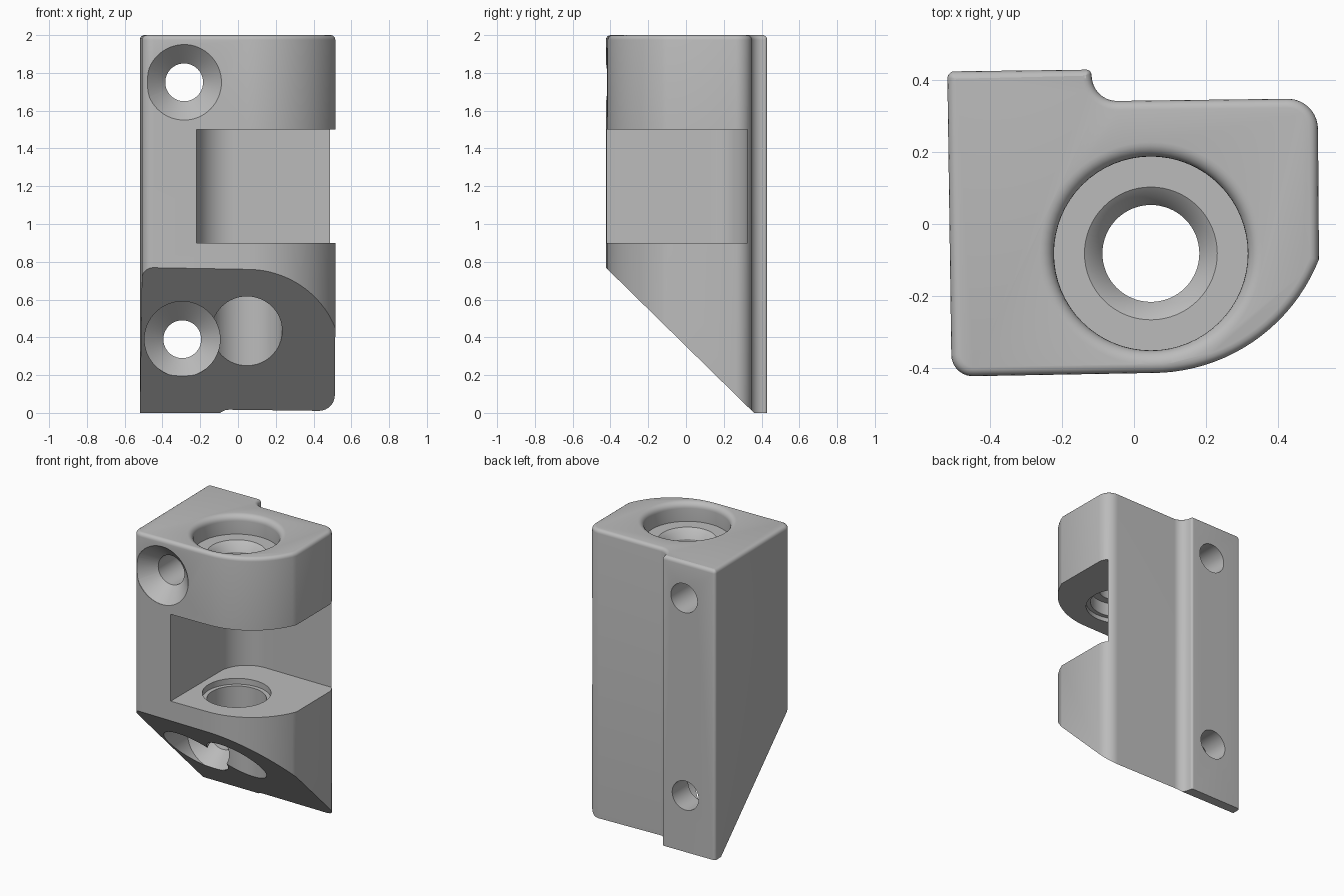
import bpy, bmesh, math
from mathutils import Vector, Matrix

cube = bpy.data.objects.get("Cube")
if cube:
    bpy.data.objects.remove(cube, do_unlink=True)

grey = bpy.data.materials.new("plain grey")
grey.use_nodes = True
grey.diffuse_color = (0.5, 0.5, 0.5, 1)
grey.node_tree.nodes["Principled BSDF"].inputs["Base Color"].default_value = (0.5, 0.5, 0.5, 1)


def make_object(name, bm):
    bmesh.ops.recalc_face_normals(bm, faces=bm.faces)
    mesh = bpy.data.meshes.new(name)
    bm.to_mesh(mesh)
    bm.free()
    mesh.materials.append(grey)
    obj = bpy.data.objects.new(name, mesh)
    bpy.context.collection.objects.link(obj)
    return obj


def rounded(corners, steps=10):
    """Outline with a tangent arc at every (x, y, radius) corner."""
    out = []
    for i, (x, y, r) in enumerate(corners):
        p = Vector((x, y))
        a = (Vector(corners[i - 1][:2]) - p).normalized()
        b = (Vector(corners[(i + 1) % len(corners)][:2]) - p).normalized()
        if r == 0:
            out.append(p)
            continue
        half = a.angle(b) / 2
        centre = p + (a + b).normalized() * (r / math.sin(half))
        start = p + a * (r / math.tan(half)) - centre
        end = p + b * (r / math.tan(half)) - centre
        sweep = start.angle_signed(end)
        for k in range(steps + 1):
            out.append(centre + Matrix.Rotation(-sweep * k / steps, 2) @ start)
    return out


def prism(name, outline, low, high, top_round=0):
    bm = bmesh.new()
    face = bm.faces.new([bm.verts.new((p[0], p[1], low)) for p in outline])
    made = bmesh.ops.extrude_face_region(bm, geom=[face])["geom"]
    verts = [v for v in made if isinstance(v, bmesh.types.BMVert)]
    bmesh.ops.translate(bm, vec=(0, 0, high - low), verts=verts)
    if top_round:
        rim = [e for e in bm.edges if all(v.co.z > high - 0.001 for v in e.verts)]
        bmesh.ops.bevel(bm, geom=rim, offset=top_round, segments=4,
                        profile=0.5, affect='EDGES')
    return make_object(name, bm)


def lathe(name, profile, matrix, sides=64):
    """Closed solid of revolution about its own z from (radius, height) pairs."""
    bm = bmesh.new()
    rings = []
    for r, h in profile:
        rings.append([bm.verts.new((r * math.cos(math.tau * k / sides),
                                    r * math.sin(math.tau * k / sides), h))
                      for k in range(sides)])
    for lower, upper in zip(rings, rings[1:]):
        for k in range(sides):
            n = (k + 1) % sides
            bm.faces.new((lower[k], lower[n], upper[n], upper[k]))
    bm.faces.new(rings[0])
    bm.faces.new(rings[-1])
    bm.transform(matrix)
    return make_object(name, bm)


def cut(target, cutter):
    cutter.hide_render = True
    mod = target.modifiers.new("cut", 'BOOLEAN')
    mod.operation, mod.solver, mod.object = 'DIFFERENCE', 'EXACT', cutter
    bpy.context.view_layer.objects.active = target
    bpy.ops.object.modifier_apply(modifier=mod.name)
    bpy.data.objects.remove(cutter, do_unlink=True)


# Main body: a rounded outline with a stepped mounting pad at the back
front_arc = [(0.05 + 0.5 * math.sin(a), 0.085 - 0.5 * math.cos(a), 0)
             for a in [math.radians(68.5 * k / 20) for k in range(20, -1, -1)]]
outline = rounded([(-0.52, 0.425, 0.02), (-0.12, 0.43, 0.015), (-0.11, 0.342, 0.07),
                   (0.512, 0.35, 0.085)] + front_arc + [(-0.508, -0.425, 0.06)])
body = prism("bracket_body", outline, 0, 2, top_round=0.025)

# Sloped underside, cut with a wedge
wedge = prism("slope_cutter", [(-0.6, -0.5), (0.36, 0), (0.36, -0.5)], -1, 1)
for v, (y, z) in zip(wedge.data.vertices, [(0, 0)] * 6):
    x0, y0, z0 = v.co
    slope_point = (-0.625, 0.966) if (x0 < 0) else ((0.36, 0) if y0 == 0 else (-0.625, -0.8))
    v.co = (z0, *slope_point)
bm = bmesh.new()
bm.from_mesh(wedge.data)
bmesh.ops.recalc_face_normals(bm, faces=bm.faces)
bm.to_mesh(wedge.data)
bm.free()
cut(body, wedge)

# Open window between the upper and lower blocks, leaving a thin back wall
cut(body, prism("window_cutter",
                rounded([(-0.22, -0.8, 0), (0.8, -0.8, 0), (0.8, 0.325, 0),
                         (-0.22, 0.325, 0.2)], 16), 0.9, 1.5))

# Vertical bore: flared seat on top, a narrow throat, then a wide lower bore
flare = [(0.31 - 0.04 * math.sin(a), 1.96 + 0.04 * math.cos(a))
         for a in [math.pi / 2 * k / 6 for k in range(7)]]
bore_axis = Matrix.Translation((0.047, -0.082, 0))
cut(body, lathe("upper_bore_cutter",
                [(0.31, 2.1)] + flare +
                [(0.27, 1.87), (0.185, 1.87), (0.16, 1.85), (0.135, 1.81), (0.135, 1.62),
                 (0.187, 1.62), (0.187, 1.53), (0.215, 1.53), (0.215, 1.4)], bore_axis))
cut(body, lathe("lower_bore_cutter",
                [(0.215, 1), (0.215, 0.86), (0.187, 0.86), (0.187, -0.2)], bore_axis))

# Two countersunk screw holes running front to back
for x, z, seat in [(-0.285, 1.75, -0.42), (-0.295, 0.39, 0.155)]:
    axis = Matrix.Translation((x, 0, z)) @ Matrix.Rotation(-math.pi / 2, 4, 'X')
    cut(body, lathe("screw_hole_cutter",
                    [(0.2, -0.8), (0.2, seat), (0.1, seat + 0.1), (0.1, 0.7)], axis))

# Smooth curved walls, keep edges crisp
bpy.ops.object.select_all(action='DESELECT')
body.select_set(True)
bpy.context.view_layer.objects.active = body
bpy.ops.object.shade_smooth_by_angle(angle=math.radians(30))
